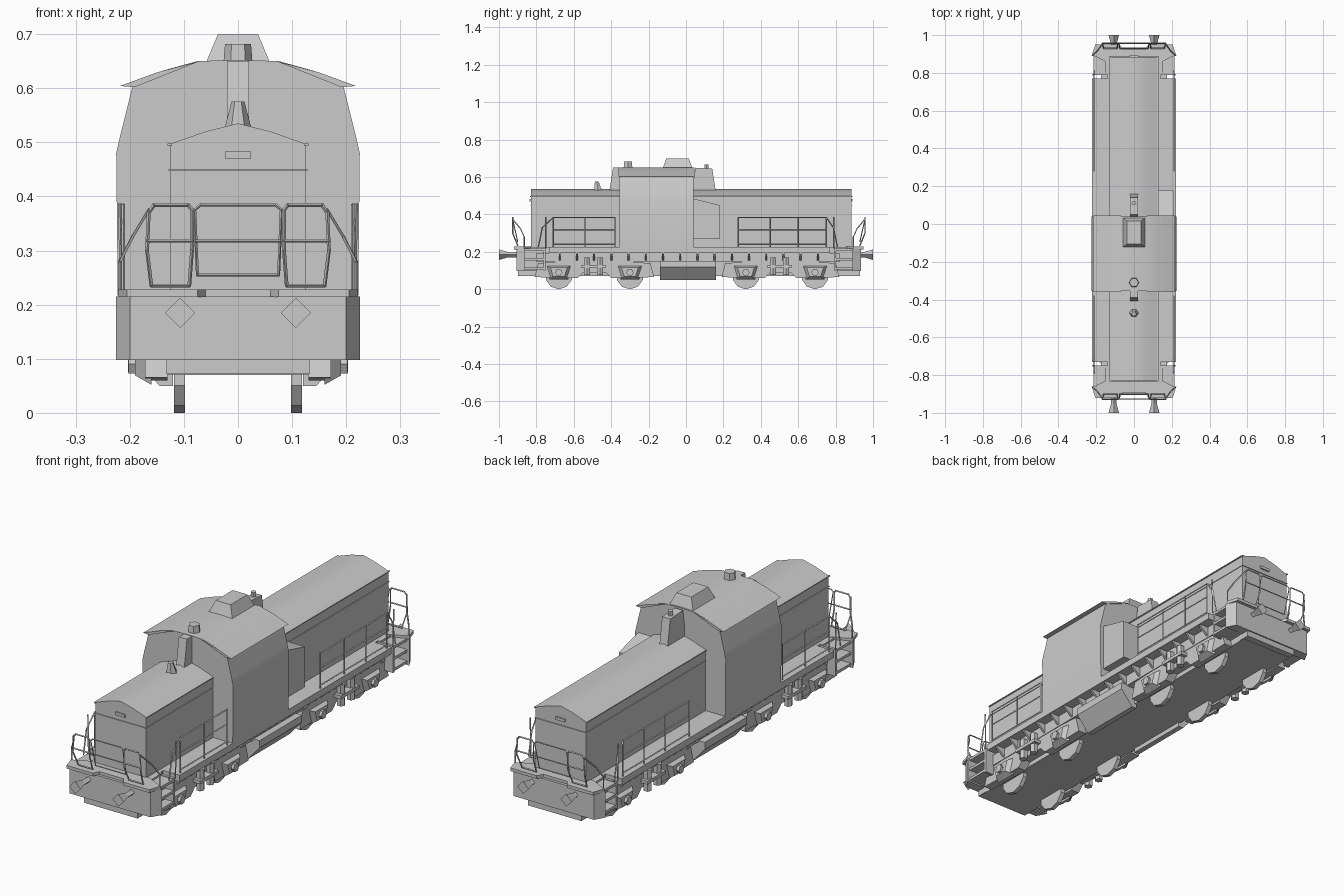
import bpy, bmesh, math
from mathutils import Vector, Matrix

cube = bpy.data.objects.get("Cube")
if cube:
    bpy.data.objects.remove(cube, do_unlink=True)

GREY = bpy.data.materials.new("plain grey")
GREY.use_nodes = True
COL = (0.6, 0.6, 0.6, 1)
GREY.diffuse_color = COL
for n in GREY.node_tree.nodes:
    if n.type == 'BSDF_PRINCIPLED':
        n.inputs["Base Color"].default_value = COL
        n.inputs["Roughness"].default_value = 0.8


def finish(name, bm, smooth=False):
    bmesh.ops.recalc_face_normals(bm, faces=bm.faces)
    me = bpy.data.meshes.new(name)
    bm.to_mesh(me)
    bm.free()
    me.materials.append(GREY)
    ob = bpy.data.objects.new(name, me)
    bpy.context.collection.objects.link(ob)
    if smooth:
        bpy.ops.object.select_all(action='DESELECT')
        ob.select_set(True)
        bpy.context.view_layer.objects.active = ob
        bpy.ops.object.shade_smooth_by_angle(angle=math.radians(30))
    return ob


def loft(bm, ring_a, ring_b):
    a = [bm.verts.new(p) for p in ring_a]
    b = [bm.verts.new(p) for p in ring_b]
    bm.faces.new(a)
    bm.faces.new(b[::-1])
    for i in range(len(a)):
        j = (i + 1) % len(a)
        bm.faces.new((a[i], b[i], b[j], a[j]))


def along(axis, pts, v):
    """Place 2D points in the plane across the axis."""
    if axis == 'x':
        return [(v, p, q) for p, q in pts]
    if axis == 'y':
        return [(p, v, q) for p, q in pts]
    return [(p, q, v) for p, q in pts]


def prism(name, axis, pts, a, b, top=None, smooth=False):
    bm = bmesh.new()
    loft(bm, along(axis, pts, a), along(axis, top or pts, b))
    return finish(name, bm, smooth)


def rect(a, b, c, d):
    return [(a, c), (b, c), (b, d), (a, d)]


def box(name, x0, x1, y0, y1, z0, z1):
    return prism(name, 'z', rect(x0, x1, y0, y1), z0, z1)


def mirror(half):
    """Complete a profile given from the outside right to the centre."""
    return half + [(-p, q) for p, q in reversed(half) if p > 1e-6]


def ngon(cx, cy, r, n, turn=0.0):
    return [(cx + r * math.cos(turn + math.tau * i / n),
             cy + r * math.sin(turn + math.tau * i / n)) for i in range(n)]


def rails(name, paths, r=0.0035):
    bm = bmesh.new()
    for path in paths:
        for p, q in zip(path, path[1:]):
            p, q = Vector(p), Vector(q)
            d = q - p
            m = Matrix.Translation((p + q) / 2) @ d.to_track_quat('Z', 'Y').to_matrix().to_4x4()
            bmesh.ops.create_cone(bm, cap_ends=True, segments=4, radius1=r, radius2=r,
                                  depth=d.length + r, matrix=m)
    return finish(name, bm)


SIDES = ((1, "left"), (-1, "right"))

# Underframe and walkway deck
box("underframe", -0.13, 0.13, -0.87, 0.9, 0.07, 0.2)
deck = [(0.14, -0.89), (0.14, -0.73), (0.222, -0.73), (0.222, 0.77), (0.14, 0.77), (0.14, 0.92)]
prism("deck", 'z', mirror(deck), 0.195, 0.225)
box("deck_beam", -0.175, 0.175, -0.8, 0.82, 0.145, 0.195)

# Hoods with shallow ridged roofs
hood = mirror([(0.125, 0.22), (0.125, 0.497), (0.06, 0.52), (0, 0.535)])
prism("front_hood", 'y', hood, -0.83, -0.35, smooth=True)
prism("rear_hood", 'y', hood, 0.03, 0.885, smooth=True)
for nm, y0, y1 in (("front", -0.834, -0.36), ("rear", 0.04, 0.889)):
    box(nm + "_hood_trim", -0.128, 0.128, y0, y1, 0.447, 0.45)
    for s, sd in SIDES:
        box(f"{nm}_{sd}_hood_gutter", s * 0.122, s * 0.13, y0, y1, 0.494, 0.498)

# Cab with overhanging roof edges
cab = mirror([(0.222, 0.2), (0.225, 0.48), (0.217, 0.515), (0.195, 0.603),
              (0.14, 0.632), (0.075, 0.65), (0, 0.652)])
prism("cab", 'y', cab, -0.355, 0.04, smooth=True)
for s, sd in SIDES:
    flap = [(s * 0.07, 0.65), (s * 0.15, 0.629), (s * 0.218, 0.604), (s * 0.19, 0.602)]
    prism(f"{sd}_roof_edge", 'y', flap, -0.36, 0.045)
prism("roof_box", 'z', rect(-0.06, 0.06, -0.125, 0.035), 0.645, 0.7,
      rect(-0.037, 0.037, -0.105, 0.015))
prism("roof_vent", 'z', ngon(0, -0.31, 0.027, 6), 0.645, 0.682, ngon(0, -0.31, 0.024, 6))

# Exhaust stacks at both cab ends
prism("front_stack", 'x', [(-0.41, 0.52), (-0.35, 0.52), (-0.35, 0.65), (-0.39, 0.65)], -0.02, 0.02)
prism("rear_stack", 'x', [(0.03, 0.52), (0.16, 0.52), (0.14, 0.645), (0.05, 0.65)], -0.02, 0.02)
prism("stack_cap", 'z', ngon(0, 0.11, 0.012, 6), 0.64, 0.667)
prism("hood_lamp", 'z', ngon(0, -0.47, 0.025, 6), 0.525, 0.575, ngon(0, -0.477, 0.012, 6))

# Equipment cabinet behind the cab, left side only
prism("side_cabinet", 'x', [(0.04, 0.27), (0.178, 0.27), (0.178, 0.45), (0.04, 0.485)], 0.12, 0.208)

# Small headlamp plates on the hood ends
for nm, y in (("front", -0.836), ("rear", 0.885)):
    box(nm + "_headlamp", -0.024, 0.024, y, y + 0.006, 0.47, 0.483)

# Everything at the two ends
for nm, e, y in (("front", -1, -0.905), ("rear", 1, 0.935)):
    beam = mirror([(0.225, y - e * 0.045), (0.2, y)])
    prism(nm + "_buffer_beam", 'z', beam, 0.098, 0.215)
    box(nm + "_lower_beam", -0.132, 0.132, y - e * 0.06, y - e * 0.006, 0.072, 0.15)
    sill = mirror([(0.14, y - e * 0.08), (0.222, y - e * 0.04), (0.205, y + e * 0.015),
                   (0.075, y + e * 0.015), (0.06, y - e * 0.012)])
    prism(nm + "_end_sill", 'z', sill, 0.214, 0.228)
    for s, sd in SIDES:
        tag = f"{nm}_{sd}"
        # Diamond buffers flaring at the tip
        x = s * 0.107
        prism(tag + "_buffer_stem", 'y', ngon(x, 0.185, 0.014, 4), y - e * 0.01, e * 0.975)
        prism(tag + "_buffer_head", 'y', ngon(x, 0.185, 0.014, 4), e * 0.95, e * 1.0,
              ngon(x, 0.185, 0.028, 4))
        # Corner steps with a back plate
        yi = -0.75 if e < 0 else 0.79
        for z in (0.105, 0.155, 0.205):
            box(tag + "_step", s * 0.15, s * 0.214, yi, y - e * 0.04, z, z + 0.012)
        box(tag + "_step_back", s * 0.13, s * 0.152, yi, y - e * 0.04, 0.1, 0.225)
        box(tag + "_step_side", s * 0.15, s * 0.214, yi, yi + e * 0.012, 0.1, 0.22)
        # Looped end rails with a slanted grab rail
        yr = y - e * 0.005
        yt = y + e * 0.022
        loop = [(s * 0.09, yr, 0.235), (s * 0.085, yt, 0.3), (s * 0.085, yt, 0.375),
                (s * 0.092, yt, 0.384), (s * 0.155, yt, 0.384), (s * 0.165, yt, 0.37),
                (s * 0.168, yt, 0.3), (s * 0.16, yr, 0.235), (s * 0.09, yr, 0.235)]
        mid = [(s * 0.085, yt, 0.318), (s * 0.168, yt, 0.318)]
        grab = [(s * 0.165, yt, 0.375), (s * 0.195, y - e * 0.02, 0.325),
                (s * 0.218, y - e * 0.04, 0.28), (s * 0.218, y - e * 0.04, 0.22)]
        post = [(s * 0.215, yi, 0.22), (s * 0.218, yi, 0.385)]
        rails(tag + "_end_rail", [loop, mid, grab, post])
    rails(nm + "_gate_rail", [
        [(-0.075, yr, 0.255), (-0.08, yt, 0.375), (-0.07, yt, 0.384), (0.07, yt, 0.384),
         (0.08, yt, 0.375), (0.075, yr, 0.255), (-0.075, yr, 0.255)],
        [(-0.078, yt, 0.318), (0.078, yt, 0.318)]], 0.0028)

# Walkway handrails, fuel tanks, gussets
for s, sd in SIDES:
    x = s * 0.212

    def side_rail(name, ys, outer):
        a, b = ys[0], ys[-1]
        step = 0.055 if outer > b else -0.055
        paths = [[(x, a, 0.384), (x, b, 0.384), (x, outer - step * 0.4, 0.33), (x, outer, 0.225)],
                 [(x, a, 0.318), (x, b, 0.318)], [(x, a, 0.24), (x, b, 0.24)]]
        paths += [[(x, v, 0.22), (x, v, 0.384)] for v in ys]
        rails(name, paths)

    side_rail(f"{sd}_front_handrail", (-0.38, -0.54, -0.71), -0.79)
    side_rail(f"{sd}_rear_handrail", (0.28, 0.45, 0.6, 0.75), 0.81)

    prism(f"{sd}_fuel_tank", 'y', [(s * 0.12, 0.05), (s * 0.145, 0.05), (s * 0.205, 0.118),
                                   (s * 0.205, 0.15), (s * 0.12, 0.15)], -0.14, 0.16)
    for i in range(16):
        y = -0.68 + i * 0.092
        prism(f"{sd}_deck_gusset", 'y', [(s * 0.17, 0.15), (s * 0.17, 0.197), (s * 0.215, 0.197),
                                         (s * 0.215, 0.185)], y, y + 0.01)

    # Bogie side frames with wheels, axle boxes and springs
    for nm, w0, w1 in (("front", -0.68, -0.3), ("rear", 0.32, 0.69)):
        m = (w0 + w1) / 2
        side = [(w0 - 0.13, 0.065), (w0 + 0.1, 0.06), (w0 + 0.13, 0.09), (w1 - 0.13, 0.09),
                (w1 - 0.1, 0.06), (w1 + 0.13, 0.065), (w1 + 0.11, 0.14), (w1 - 0.09, 0.15),
                (w0 + 0.09, 0.15), (w0 - 0.11, 0.14)]
        prism(f"{nm}_{sd}_bogie_frame", 'x', side, s * 0.13, s * 0.172)
        for w in (w0, w1):
            prism(f"{nm}_{sd}_wheel", 'x', ngon(w, 0.073, 0.073, 10, math.pi / 10), s * 0.098, s * 0.118)
            cover = [(w - 0.05, 0.052), (w + 0.05, 0.052), (w + 0.075, 0.13), (w - 0.075, 0.13)]
            inner = [(w + (p - w) * 0.6, 0.095 + (q - 0.095) * 0.6) for p, q in cover]
            prism(f"{nm}_{sd}_axle_cover", 'x', cover, s * 0.16, s * 0.19, inner)
            prism(f"{nm}_{sd}_axle_box", 'x', ngon(w, 0.09, 0.02, 6), s * 0.18, s * 0.202)
        for d in (-0.04, 0.03):
            prism(f"{nm}_{sd}_spring", 'z', ngon(s * 0.185, m + d, 0.018, 6), 0.075, 0.17)
        box(f"{nm}_{sd}_spring_seat", s * 0.16, s * 0.205, m - 0.07, m + 0.06, 0.115, 0.13)
